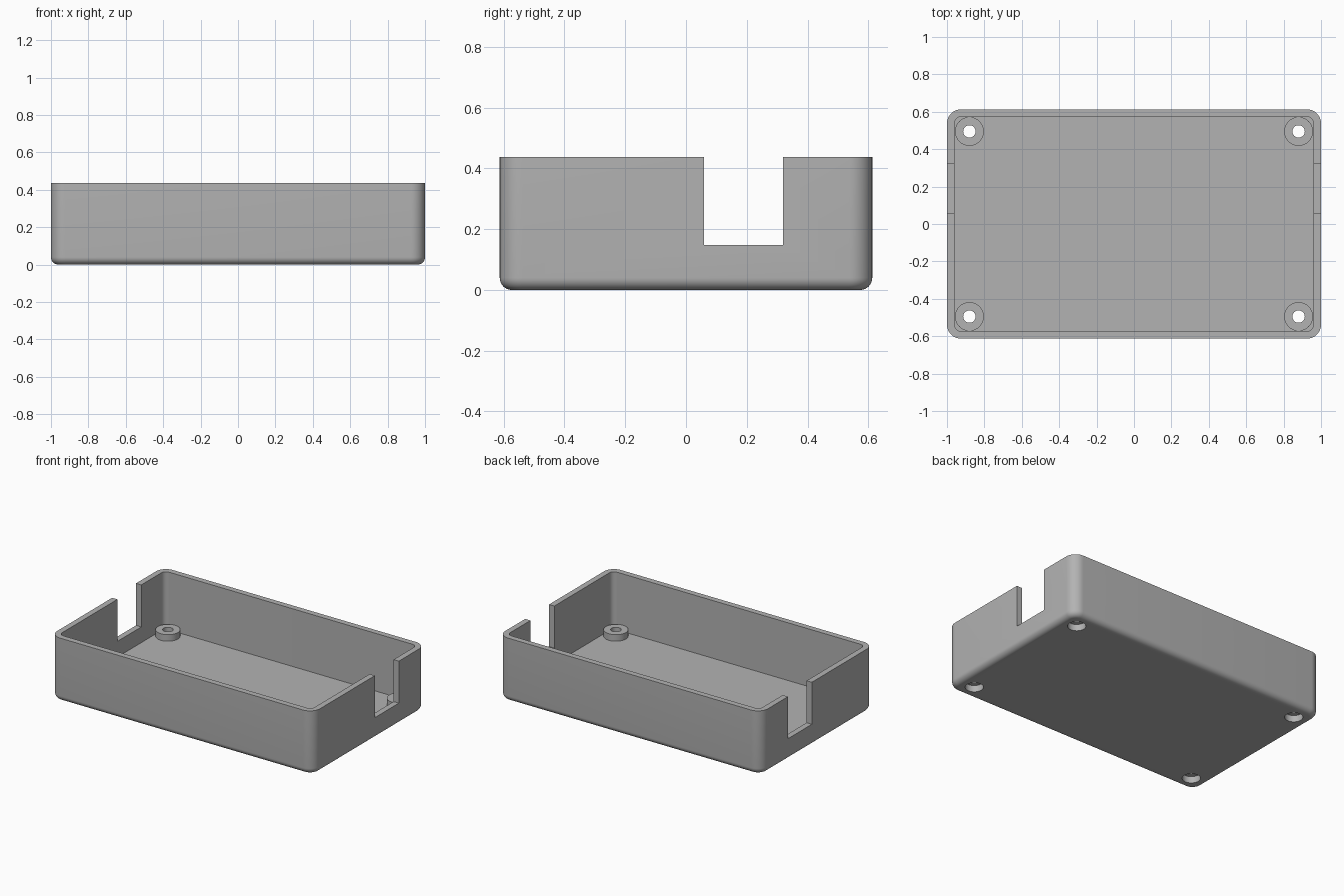
import bpy, bmesh, math
from mathutils import Matrix

if "Cube" in bpy.data.objects:
    bpy.data.objects.remove(bpy.data.objects["Cube"], do_unlink=True)

HALF_X, HALF_Y, HEIGHT = 1.0, 0.613, 0.437
WALL, FLOOR, CORNER, FILLET = 0.04, 0.04, 0.075, 0.04
BOSS_X, BOSS_Y, BOSS_TOP = 0.88, 0.495, 0.085

grey = bpy.data.materials.new("case grey")
grey.use_nodes = True
colour = (0.45, 0.45, 0.45, 1)
grey.diffuse_color = colour
grey.node_tree.nodes["Principled BSDF"].inputs["Base Color"].default_value = colour


def finish(name, bm):
    bmesh.ops.recalc_face_normals(bm, faces=bm.faces)
    mesh = bpy.data.meshes.new(name)
    bm.to_mesh(mesh)
    bm.free()
    mesh.materials.append(grey)
    obj = bpy.data.objects.new(name, mesh)
    bpy.context.collection.objects.link(obj)
    return obj


def ring(bm, inset, z, steps=10):
    """Rounded rectangle, shrunk inwards by inset."""
    r = CORNER - inset
    verts = []
    for quarter, (sx, sy) in enumerate([(1, 1), (-1, 1), (-1, -1), (1, -1)]):
        for i in range(steps + 1):
            a = (quarter + i / steps) * math.pi / 2
            verts.append(bm.verts.new((sx * (HALF_X - CORNER) + r * math.cos(a),
                                       sy * (HALF_Y - CORNER) + r * math.sin(a), z)))
    return verts


def posts(name, radius, z0, z1):
    """One upright cylinder at each of the four corners."""
    bm = bmesh.new()
    for sx in (-1, 1):
        for sy in (-1, 1):
            bmesh.ops.create_cone(
                bm, cap_ends=True, segments=40, radius1=radius, radius2=radius, depth=z1 - z0,
                matrix=Matrix.Translation((sx * BOSS_X, sy * BOSS_Y, (z0 + z1) / 2)))
    return finish(name, bm)


def combine(target, tool, operation):
    mod = target.modifiers.new(tool.name, "BOOLEAN")
    mod.operation, mod.solver, mod.object = operation, "EXACT", tool
    bpy.context.view_layer.objects.active = target
    bpy.ops.object.modifier_apply(modifier=mod.name)
    bpy.data.objects.remove(tool, do_unlink=True)


# Open tray: filleted bottom, outer wall, rim, inner wall, floor
bm = bmesh.new()
profile = []
for i in range(9):
    a = i / 8 * math.pi / 2
    profile.append((FILLET * (1 - math.sin(a)), FILLET * (1 - math.cos(a))))
profile += [(0, HEIGHT), (WALL, HEIGHT), (WALL, FLOOR)]
rings = [ring(bm, *p) for p in profile]
for low, high in zip(rings, rings[1:]):
    for i in range(len(low)):
        j = (i + 1) % len(low)
        bm.faces.new((low[i], low[j], high[j], high[i]))
bm.faces.new(rings[0])
bm.faces.new(rings[-1])
case = finish("case_tray", bm)

# Screw bosses with through holes, counterbored from below
combine(case, posts("screw_bosses", 0.077, FLOOR / 2, BOSS_TOP), "UNION")
combine(case, posts("screw_holes", 0.033, -0.1, 0.2), "DIFFERENCE")
combine(case, posts("counterbores", 0.057, -0.1, 0.045), "DIFFERENCE")

# Square notch through both end walls
y0, y1, z0, z1 = 0.06, 0.32, 0.148, 0.6
bm = bmesh.new()
bmesh.ops.create_cube(bm, size=1, matrix=Matrix.Translation((0, (y0 + y1) / 2, (z0 + z1) / 2))
                      @ Matrix.Diagonal((3, y1 - y0, z1 - z0, 1)))
combine(case, finish("end_notches", bm), "DIFFERENCE")

bpy.ops.object.select_all(action="DESELECT")
case.select_set(True)
bpy.context.view_layer.objects.active = case
bpy.ops.object.shade_smooth_by_angle(angle=math.radians(30))
